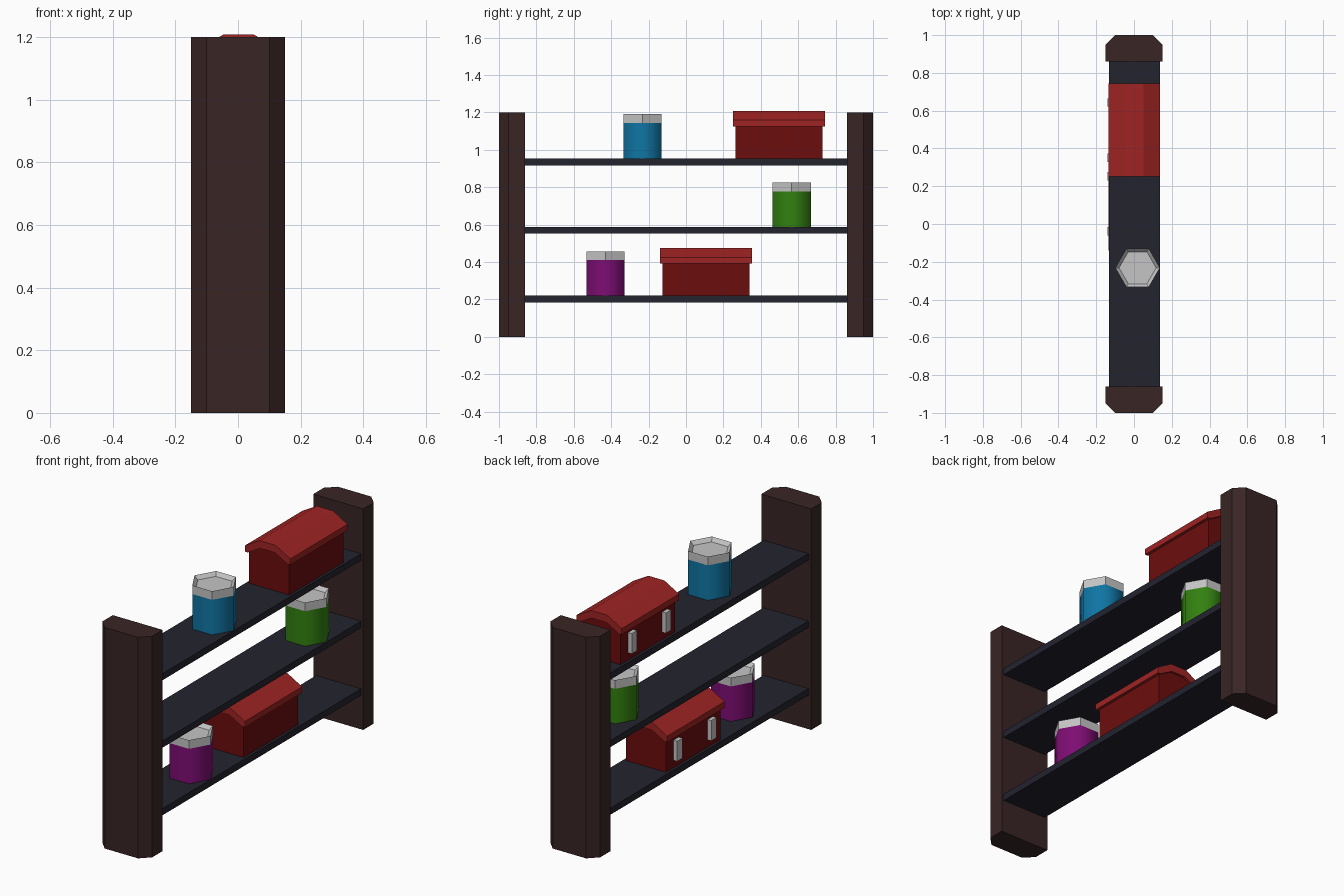
import bpy, bmesh
from math import cos, sin, pi, radians
from mathutils import Vector

if "Cube" in bpy.data.objects:
    bpy.data.objects.remove(bpy.data.objects["Cube"], do_unlink=True)


def material(name, rgb):
    m = bpy.data.materials.new(name)
    m.use_nodes = True
    m.diffuse_color = (*rgb, 1)
    bsdf = next(n for n in m.node_tree.nodes if n.type == 'BSDF_PRINCIPLED')
    bsdf.inputs["Base Color"].default_value = (*rgb, 1)
    return m


WOOD = material("dark wood", (0.041, 0.018, 0.018))
SHELF = material("slate shelf", (0.016, 0.017, 0.027))
LID_RED = material("lid red", (0.35, 0.017, 0.017))
BOX_RED = material("box red", (0.15, 0.004, 0.004))
METAL = material("pale metal", (0.55, 0.56, 0.55))
BLUE = material("blue", (0.005, 0.18, 0.37))
GREEN = material("green", (0.032, 0.216, 0.005))
PURPLE = material("purple", (0.205, 0.004, 0.17))


def finish(name, bm, mat):
    bmesh.ops.recalc_face_normals(bm, faces=bm.faces)
    mesh = bpy.data.meshes.new(name)
    bm.to_mesh(mesh)
    bm.free()
    mesh.materials.append(mat)
    ob = bpy.data.objects.new(name, mesh)
    bpy.context.collection.objects.link(ob)
    return ob


def prism(name, points, sweep, mat, inset=None):
    """Extrude a closed 3D outline; optionally sink an inset into its far cap."""
    bm = bmesh.new()
    base = bm.faces.new([bm.verts.new(p) for p in points])
    geom = bmesh.ops.extrude_face_region(bm, geom=[base], use_keep_orig=True)["geom"]
    bmesh.ops.translate(bm, vec=Vector(sweep),
                        verts=[v for v in geom if isinstance(v, bmesh.types.BMVert)])
    if inset:
        bmesh.ops.recalc_face_normals(bm, faces=bm.faces)
        cap = [f for f in geom if isinstance(f, bmesh.types.BMFace)]
        bmesh.ops.inset_region(bm, faces=cap, thickness=inset)
        bmesh.ops.translate(bm, vec=(0, 0, -inset), verts=cap[0].verts)
    return finish(name, bm, mat)


def box(name, x, y, z, mat):
    outline = [(x[0], y[0], z[0]), (x[1], y[0], z[0]), (x[1], y[1], z[0]), (x[0], y[1], z[0])]
    return prism(name, outline, (0, 0, z[1] - z[0]), mat)


# End panels with chamfered outer corners
PANEL = [(-0.15, 0.86), (0.15, 0.86), (0.15, 0.95), (0.10, 1), (-0.10, 1), (-0.15, 0.95)]
for side, label in ((-1, "front"), (1, "back")):
    prism(label + "_panel", [(x, side * y, 0) for x, y in PANEL], (0, 0, 1.2), WOOD)

# Shelves
LEVELS = {"lower": 0.22, "middle": 0.587, "upper": 0.953}
for label, top in LEVELS.items():
    box(label + "_shelf", (-0.133, 0.137), (-0.862, 0.862), (top - 0.036, top), SHELF)


# Six-sided jars with recessed lids
def jar(label, y, z, mat):
    ring = [(0.019 + 0.118 * cos(i * pi / 3), y + 0.118 * sin(i * pi / 3)) for i in range(6)]
    body = prism(label + "_jar", [(a, b, z) for a, b in ring], (0, 0, 0.19), mat)
    prism(label + "_jar_lid", [(a, b, z + 0.19) for a, b in ring], (0, 0, 0.047), METAL, inset=0.02)
    bpy.ops.object.select_all(action='DESELECT')
    body.select_set(True)
    bpy.context.view_layer.objects.active = body
    bpy.ops.object.shade_smooth_by_angle(angle=radians(70))


jar("blue", -0.232, LEVELS["upper"], BLUE)
jar("green", 0.565, LEVELS["middle"], GREEN)
jar("purple", -0.43, LEVELS["lower"], PURPLE)


# Chests with an arched shell lid and two side latches
def mirrored(half, y, z):
    """Mirror half of an (x, z) profile into a full row of points."""
    row = half + [(-a, b) for a, b in reversed(half)]
    return [(0.002 + a, y, z + b) for a, b in row]


def chest(label, y, z):
    body = mirrored([(0.12, 0), (0.12, 0.172), (0.045, 0.215)], y - 0.233, z)
    prism(label + "_chest", body, (0, 0.466, 0), BOX_RED)
    outer = mirrored([(0.136, 0.172), (0.136, 0.205), (0.048, 0.255)], y - 0.246, z)
    inner = mirrored([(0.119, 0.172), (0.044, 0.214)], y - 0.246, z)
    prism(label + "_chest_lid", outer + inner[::-1], (0, 0.492, 0), LID_RED)
    for side, tag in ((-1, "front"), (1, "back")):
        c = y + side * 0.146
        box(f"{label}_{tag}_latch", (-0.14, -0.115), (c - 0.022, c + 0.022),
            (z + 0.04, z + 0.15), METAL)


chest("upper", 0.497, LEVELS["upper"])
chest("lower", 0.107, LEVELS["lower"])
